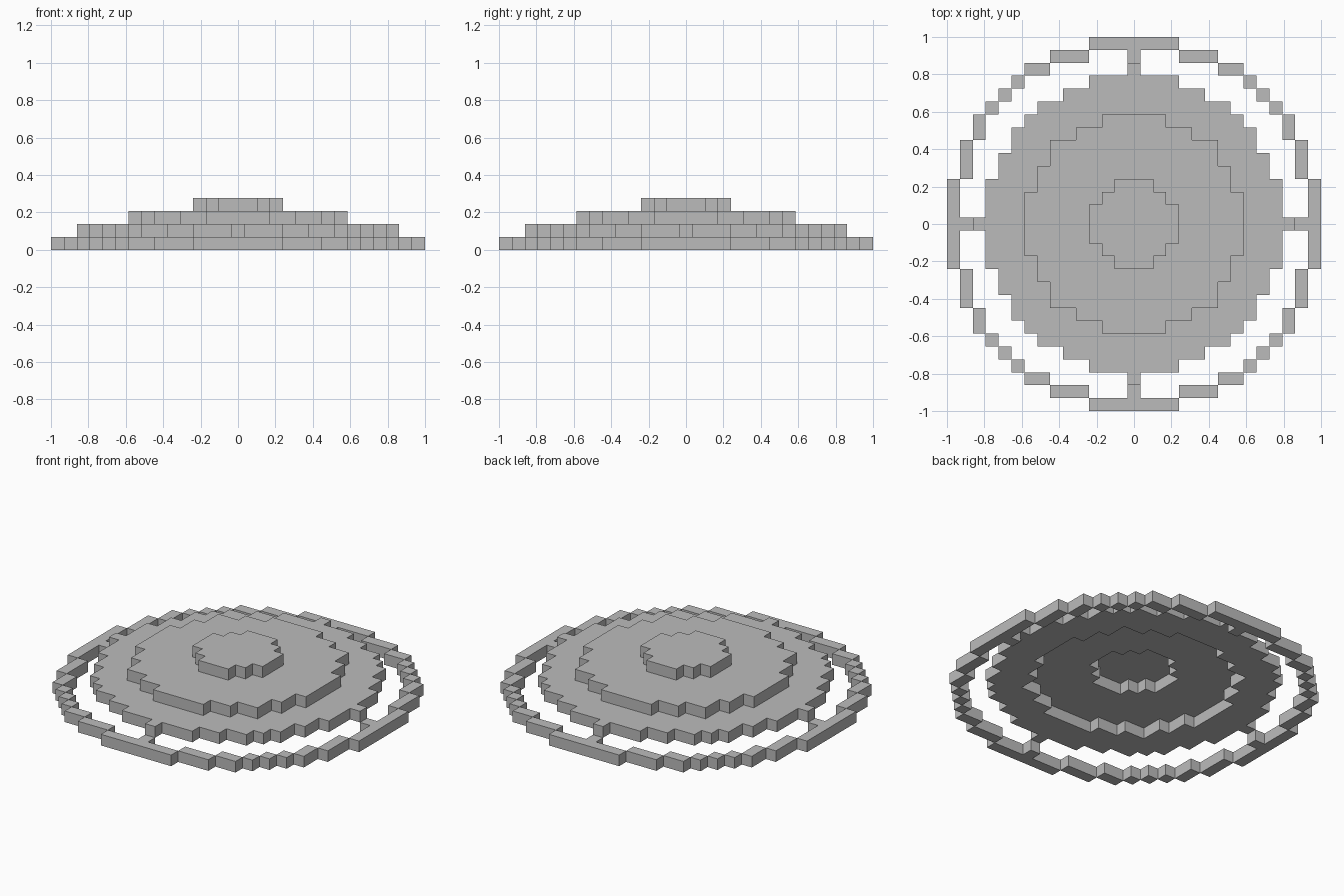
import bpy
import bmesh

if "Cube" in bpy.data.objects:
    bpy.data.objects.remove(bpy.data.objects["Cube"])

UNIT = 2 / 29  # size of one block

grey = bpy.data.materials.new("plain_grey")
grey.use_nodes = True
grey.diffuse_color = (0.5, 0.5, 0.5, 1)
grey.node_tree.nodes["Principled BSDF"].inputs["Base Color"].default_value = (0.5, 0.5, 0.5, 1)

SIDES = [(1, 0), (0, 1), (-1, 0), (0, -1)]


def disc(reaches):
    """Cells of a stepped disc; reaches[i] is the half width of row i from the middle."""
    return {(x, y)
            for y in range(1 - len(reaches), len(reaches))
            for x in range(-reaches[abs(y)], reaches[abs(y)] + 1)}


def rim(cells):
    """Cells with at least one open side."""
    return {(x, y) for x, y in cells
            if any((x + dx, y + dy) not in cells for dx, dy in SIDES)}


def spokes(distance):
    """One cell on each axis at the given distance from the middle."""
    return {(dx * distance, dy * distance) for dx, dy in SIDES}


def build_layer(name, cells, level):
    """One block high slab with walls only on open sides."""
    bm = bmesh.new()
    corners = {}

    def corner(x, y, z):
        if (x, y, z) not in corners:
            corners[x, y, z] = bm.verts.new((x * UNIT, y * UNIT, z * UNIT))
        return corners[x, y, z]

    low, high = level, level + 1
    for x, y in sorted(cells):
        loop = [(x + 0.5 * sx, y + 0.5 * sy)
                for sx, sy in [(1, -1), (1, 1), (-1, 1), (-1, -1)]]
        bm.faces.new([corner(*p, high) for p in loop])
        bm.faces.new([corner(*p, low) for p in reversed(loop)])
        for i, (dx, dy) in enumerate(SIDES):
            if (x + dx, y + dy) not in cells:
                a, b = loop[i], loop[(i + 1) % 4]
                bm.faces.new([corner(*a, low), corner(*b, low),
                              corner(*b, high), corner(*a, high)])
    mesh = bpy.data.meshes.new(name)
    bm.to_mesh(mesh)
    bm.free()
    mesh.materials.append(grey)
    obj = bpy.data.objects.new(name, mesh)
    bpy.context.scene.collection.objects.link(obj)


# Stepped outlines, from the middle row outward
outer = disc([14, 14, 14, 14, 13, 13, 13, 12, 12, 11, 10, 9, 8, 6, 3])
wide = disc([11, 11, 11, 11, 10, 10, 9, 9, 8, 7, 5, 3])
middle = disc([8, 8, 8, 7, 7, 6, 6, 4, 2])
small = disc([3, 3, 2, 1])

# Hollow stepped dome: each tier is open below the one above it
build_layer("outer_ring", rim(outer) | spokes(13), 0)
build_layer("lower_tier", (wide - middle) | spokes(12), 1)
build_layer("middle_tier", middle - small, 2)
build_layer("top_cap", small, 3)
